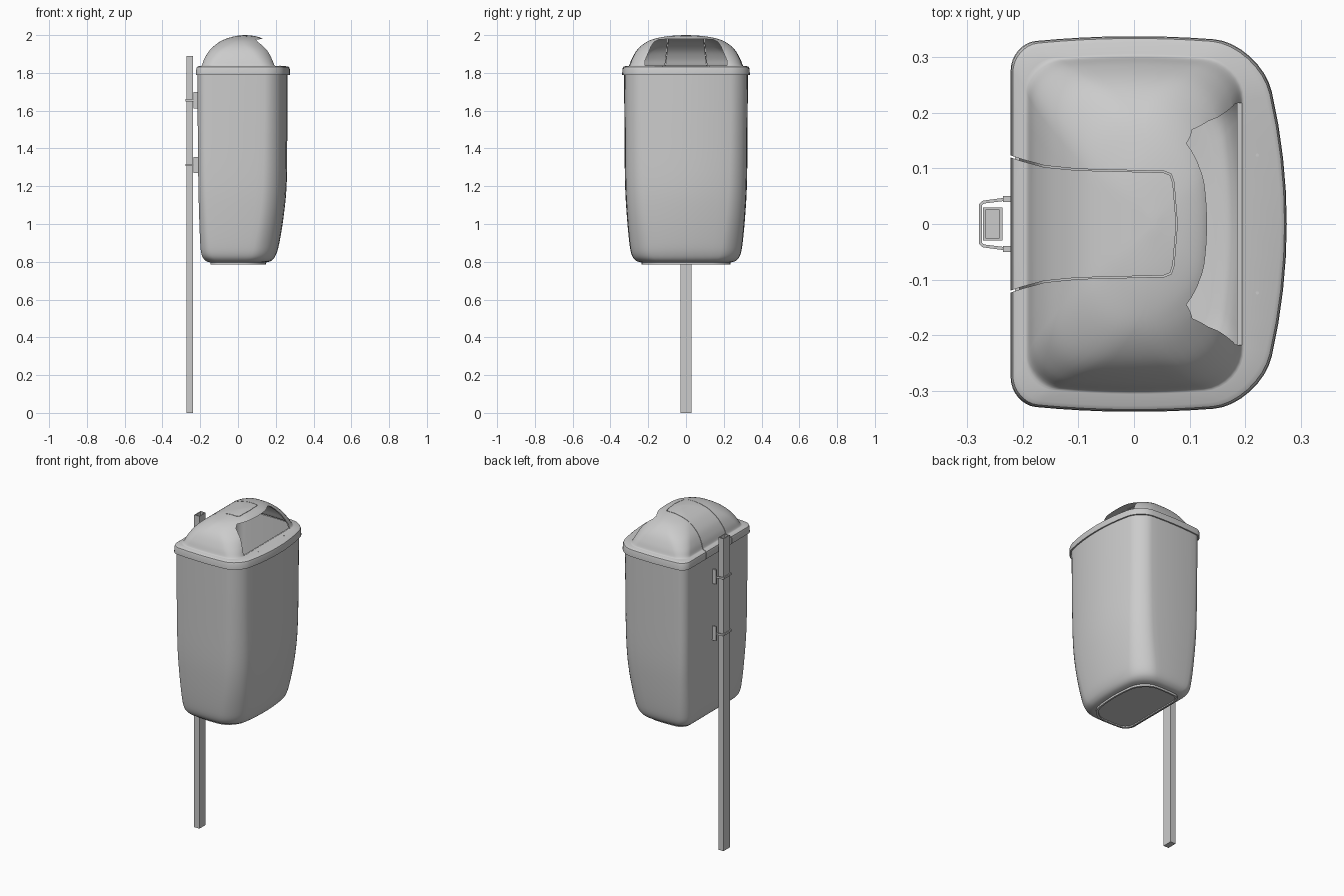
import bpy, bmesh
from math import sin, cos, pi

cube = bpy.data.objects.get("Cube")
if cube:
    bpy.data.objects.remove(cube, do_unlink=True)

grey = bpy.data.materials.new("light_grey")
grey.use_nodes = True
colour = (0.6, 0.6, 0.6, 1)
grey.diffuse_color = colour
grey.node_tree.nodes["Principled BSDF"].inputs["Base Color"].default_value = colour


def make(name, verts, faces):
    mesh = bpy.data.meshes.new(name)
    mesh.from_pydata(verts, [], faces)
    mesh.materials.append(grey)
    ob = bpy.data.objects.new(name, mesh)
    bpy.context.collection.objects.link(ob)
    return ob


def activate(ob):
    bpy.ops.object.select_all(action='DESELECT')
    ob.select_set(True)
    bpy.context.view_layer.objects.active = ob


def modify(ob, kind, **settings):
    activate(ob)
    mod = ob.modifiers.new(kind.lower(), kind)
    for key, value in settings.items():
        setattr(mod, key, value)
    bpy.ops.object.modifier_apply(modifier=mod.name)


def smooth(ob, angle=35):
    activate(ob)
    bpy.ops.object.shade_smooth_by_angle(angle=angle * pi / 180)


def ring(z, xb, xf, w, rb, rf, bulge):
    """Rounded rectangle with a bowed front and slightly bowed sides."""
    xc, hx = (xb + xf) / 2, (xf - xb) / 2
    corners = [(xf, w, rf, 0), (xb, w, rb, 1), (xb, -w, rb, 2), (xf, -w, rf, 3)]
    arcs = []
    for x, y, r, quarter in corners:
        r = min(r, hx * 0.95, w * 0.95)
        cx, cy = x - r * (1 if x > xc else -1), y - r * (1 if y > 0 else -1)
        arcs.append([(cx + r * cos((quarter + i / 8) * pi / 2),
                      cy + r * sin((quarter + i / 8) * pi / 2)) for i in range(9)])
    flat = []
    for i, arc in enumerate(arcs):
        a, b = arc[-1], arcs[(i + 1) % 4][0]
        flat += arc + [(a[0] + (b[0] - a[0]) * k / 8, a[1] + (b[1] - a[1]) * k / 8)
                       for k in range(1, 8)]
    return [(x - bulge * (y / w) ** 2 * (x - xb) / (xf - xb),
             y * (1 - 0.04 * ((x - xc) / hx) ** 2), z) for x, y in flat]


def refine(rows, steps=4):
    """Smooth spline through the section parameters."""
    out = []
    for i in range(len(rows) - 1):
        p0, p1, p2 = rows[max(i - 1, 0)], rows[i], rows[i + 1]
        p3 = rows[min(i + 2, len(rows) - 1)]
        for s in range(steps):
            t = s / steps
            out.append([b + 0.5 * t * (c - a + t * (2 * a - 5 * b + 4 * c - d
                        + t * (3 * (b - c) + d - a))) for a, b, c, d in zip(p0, p1, p2, p3)])
    return out + [rows[-1]]


def loft(name, rows, bottom=False, top=False):
    verts = [v for row in rows for v in ring(*row)]
    n = len(verts) // len(rows)
    faces = [(r * n + i, r * n + (i + 1) % n, (r + 1) * n + (i + 1) % n, (r + 1) * n + i)
             for r in range(len(rows) - 1) for i in range(n)]
    if bottom:
        faces.append(tuple(reversed(range(n))))
    if top:
        faces.append(tuple(range(len(verts) - n, len(verts))))
    return make(name, verts, faces)


def prism(name, outline, axis, low, high):
    """Extrude a 2D outline along x or z."""
    n = len(outline)
    place = (lambda p, h: (h, *p)) if axis == 'x' else (lambda p, h: (*p, h))
    verts = [place(p, h) for h in (low, high) for p in outline]
    faces = [(i, (i + 1) % n, n + (i + 1) % n, n + i) for i in range(n)]
    return make(name, verts, faces + [tuple(reversed(range(n))), tuple(range(n, 2 * n))])


def cut(ob, cutter):
    bm = bmesh.new()
    bm.from_mesh(cutter.data)
    bmesh.ops.recalc_face_normals(bm, faces=bm.faces)
    bm.to_mesh(cutter.data)
    bm.free()
    cutter.hide_render = True
    modify(ob, 'BOOLEAN', operation='DIFFERENCE', solver='EXACT', object=cutter)
    bpy.data.objects.remove(cutter, do_unlink=True)


def box(name, x0, x1, y0, y1, z0, z1):
    return prism(name, [(x0, y0), (x1, y0), (x1, y1), (x0, y1)], 'z', z0, z1)


# Bin body: tapered hollow shell
body = loft("bin_body", refine([
    (0.797, -0.15, 0.15, 0.24, 0.05, 0.09, 0.03),
    (0.806, -0.172, 0.178, 0.265, 0.06, 0.10, 0.03),
    (0.835, -0.192, 0.2, 0.287, 0.06, 0.10, 0.035),
    (0.9, -0.2, 0.219, 0.3, 0.06, 0.10, 0.04),
    (1.05, -0.206, 0.243, 0.314, 0.055, 0.09, 0.045),
    (1.22, -0.21, 0.258, 0.323, 0.05, 0.085, 0.05),
    (1.5, -0.213, 0.261, 0.326, 0.05, 0.08, 0.05),
    (1.815, -0.214, 0.262, 0.328, 0.05, 0.08, 0.05)]), bottom=True)
modify(body, 'SOLIDIFY', thickness=0.008, offset=-1)
smooth(body)

# Base foot with a recessed underside
foot_shape = (0.05, 0.09, 0.03)
foot = loft("base_foot", [
    (0.792, -0.135, 0.138, 0.225, *foot_shape),
    (0.785, -0.135, 0.138, 0.225, *foot_shape),
    (0.785, -0.145, 0.148, 0.235, *foot_shape),
    (0.803, -0.145, 0.148, 0.235, *foot_shape)], bottom=True, top=True)
smooth(foot)

# Lid: rim skirt, flat ledge and domed hood in one shell
rim = [(1.79, -0.222, 0.275, 0.338, 0.05, 0.09, 0.05),
       (1.82, -0.221, 0.274, 0.337, 0.05, 0.09, 0.05),
       (1.83, -0.218, 0.271, 0.334, 0.05, 0.09, 0.05),
       (1.835, -0.211, 0.264, 0.327, 0.05, 0.09, 0.05)]
dome = refine([
    (1.836, -0.196, 0.198, 0.306, 0.05, 0.07, 0.0),
    (1.842, -0.19, 0.192, 0.3, 0.06, 0.07, 0.0),
    (1.875, -0.178, 0.183, 0.287, 0.07, 0.08, 0.005),
    (1.915, -0.154, 0.168, 0.264, 0.08, 0.09, 0.01),
    (1.945, -0.124, 0.155, 0.236, 0.09, 0.1, 0.02),
    (1.97, -0.088, 0.14, 0.196, 0.09, 0.1, 0.025),
    (1.985, -0.05, 0.122, 0.15, 0.08, 0.09, 0.025),
    (1.995, -0.012, 0.088, 0.09, 0.05, 0.05, 0.02),
    (2.0, 0.03, 0.042, 0.012, 0.005, 0.005, 0.0)])
lid = loft("lid", rim + dome, top=True)
modify(lid, 'SOLIDIFY', thickness=0.008, offset=-1)

# Litter opening in the hood
half = [(0.218, 1.838), (0.217, 1.865), (0.185, 1.94), (0.17, 1.963), (0.145, 1.976), (0.1, 1.979)]
opening = half + [(-y, z) for y, z in reversed(half)]
cut(lid, prism("opening_cutter", opening, 'x', 0.05, 0.4))

# Narrow seam around the hinged flap
side = [(-0.25, 0.133), (-0.2, 0.116), (-0.16, 0.105), (-0.1, 0.099), (0.055, 0.095),
        (0.067, 0.09), (0.072, 0.075), (0.078, 0.0)]
inner = [(x - 0.002, y * 0.975) for x, y in side]
outer_path = side + [(x, -y) for x, y in reversed(side[:-1])]
inner_path = inner + [(x, -y) for x, y in reversed(inner[:-1])]
cut(lid, prism("seam_cutter", outer_path + inner_path[::-1], 'z', 1.75, 2.05))
smooth(lid)

# Ledge rivets
for label, s in (("left", 1), ("right", -1)):
    circle = [(0.222 + 0.003 * cos(a * pi / 4), s * 0.124 + 0.003 * sin(a * pi / 4)) for a in range(8)]
    prism("ledge_rivet_" + label, circle, 'z', 1.83, 1.838)

# Square hollow post
post = box("post", -0.272, -0.237, -0.03, 0.03, 0, 1.89)
cut(post, box("post_cutter", -0.267, -0.242, -0.025, 0.025, 0.02, 1.95))

# Two clamps holding the bin to the post
strap_half = [(-0.205, 0.051), (-0.272, 0.042), (-0.279, 0.036)]
strap_inner = [(-0.205, 0.045), (-0.269, 0.037), (-0.274, 0.034)]
for label, z in (("upper", 1.655), ("lower", 1.312)):
    out = strap_half + [(x, -y) for x, y in reversed(strap_half)]
    inn = strap_inner + [(x, -y) for x, y in reversed(strap_inner)]
    prism(label + "_clamp_strap", out + inn[::-1], 'z', z - 0.006, z + 0.006)
    for s in (1, -1):
        lug = sorted((s * 0.04, s * 0.05))
        box(label + "_clamp_lug", -0.236, -0.207, *lug, z - 0.043, z + 0.043)
